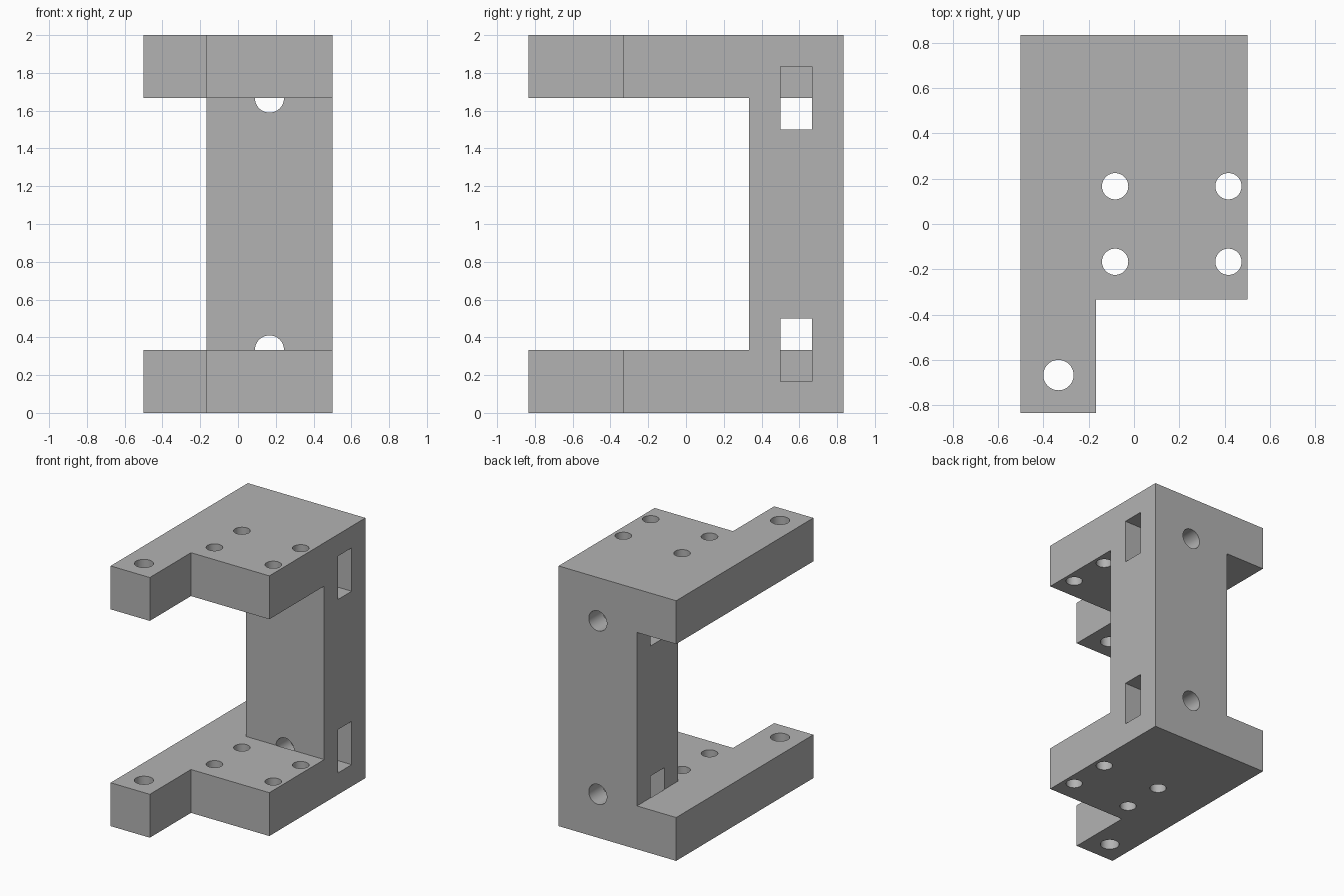
import bpy
import bmesh
from math import radians
from mathutils import Matrix, Vector

if "Cube" in bpy.data.objects:
    bpy.data.objects.remove(bpy.data.objects["Cube"], do_unlink=True)

T = 1 / 3          # plate thickness and basic module
H = 2.0            # overall height
OVER = 0.001       # small overlap so cut faces never coincide

grey = bpy.data.materials.new("plain_grey")
grey.use_nodes = True
grey.diffuse_color = (0.45, 0.45, 0.45, 1)
grey.node_tree.nodes["Principled BSDF"].inputs["Base Color"].default_value = grey.diffuse_color


def make_object(name, bm):
    bmesh.ops.recalc_face_normals(bm, faces=bm.faces)
    mesh = bpy.data.meshes.new(name)
    bm.to_mesh(mesh)
    bm.free()
    mesh.materials.append(grey)
    obj = bpy.data.objects.new(name, mesh)
    bpy.context.collection.objects.link(obj)
    return obj


def box(name, low, high):
    low, high = Vector(low), Vector(high)
    bm = bmesh.new()
    bmesh.ops.create_cube(bm, size=1, matrix=Matrix.Translation((low + high) / 2)
                          @ Matrix.Diagonal((*(high - low), 1)))
    return make_object(name, bm)


def rod(name, centre, radius, length, along_y=False):
    turn = Matrix.Rotation(radians(90), 4, "X") if along_y else Matrix()
    bm = bmesh.new()
    bmesh.ops.create_cone(bm, cap_ends=True, segments=48, radius1=radius, radius2=radius,
                          depth=length, matrix=Matrix.Translation(centre) @ turn)
    return make_object(name, bm)


def cut(body, cutter):
    cutter.hide_render = True
    mod = body.modifiers.new("cut", "BOOLEAN")
    mod.operation = "DIFFERENCE"
    mod.solver = "EXACT"
    mod.object = cutter
    bpy.context.view_layer.objects.active = body
    bpy.ops.object.modifier_apply(modifier=mod.name)
    bpy.data.objects.remove(cutter, do_unlink=True)


# Bracket body: stepped outline extruded to full height
outline = [(-0.5, -2.5 * T), (-T / 2, -2.5 * T), (-T / 2, -T),
           (0.5, -T), (0.5, 2.5 * T), (-0.5, 2.5 * T)]
bm = bmesh.new()
face = bm.faces.new([bm.verts.new((x, y, 0)) for x, y in outline])
grown = bmesh.ops.extrude_face_region(bm, geom=[face])
bmesh.ops.translate(bm, vec=(0, 0, H),
                    verts=[v for v in grown["geom"] if isinstance(v, bmesh.types.BMVert)])
bracket = make_object("bracket", bm)

# Openings that leave two plates joined by a column
cut(bracket, box("front_opening", (-1, -1, T), (1, T, H - T)))
cut(bracket, box("side_opening", (-1, -1, T), (-T / 2, 1, H - T)))

# Vertical screw holes through both plates
for x in (-T / 4, 1.25 * T):
    for y in (-T / 2, T / 2):
        cut(bracket, rod("screw_hole", (x, y, H / 2), 0.058, 3))
cut(bracket, rod("arm_hole", (-T, -2 * T, H / 2), 0.067, 3))

# Nut slots across the column and bolt holes from the back
for z in (T, H - T):
    cut(bracket, box("nut_slot", (-T / 2 - OVER, 1.5 * T, z - T / 2), (1, 2 * T, z + T / 2)))
    cut(bracket, rod("bolt_hole", (T / 2, T - OVER + 0.5, z), 0.077, 1, along_y=True))

# Smooth hole walls, crisp edges
bpy.ops.object.select_all(action="DESELECT")
bracket.select_set(True)
bpy.context.view_layer.objects.active = bracket
bpy.ops.object.shade_smooth_by_angle(angle=radians(30))
